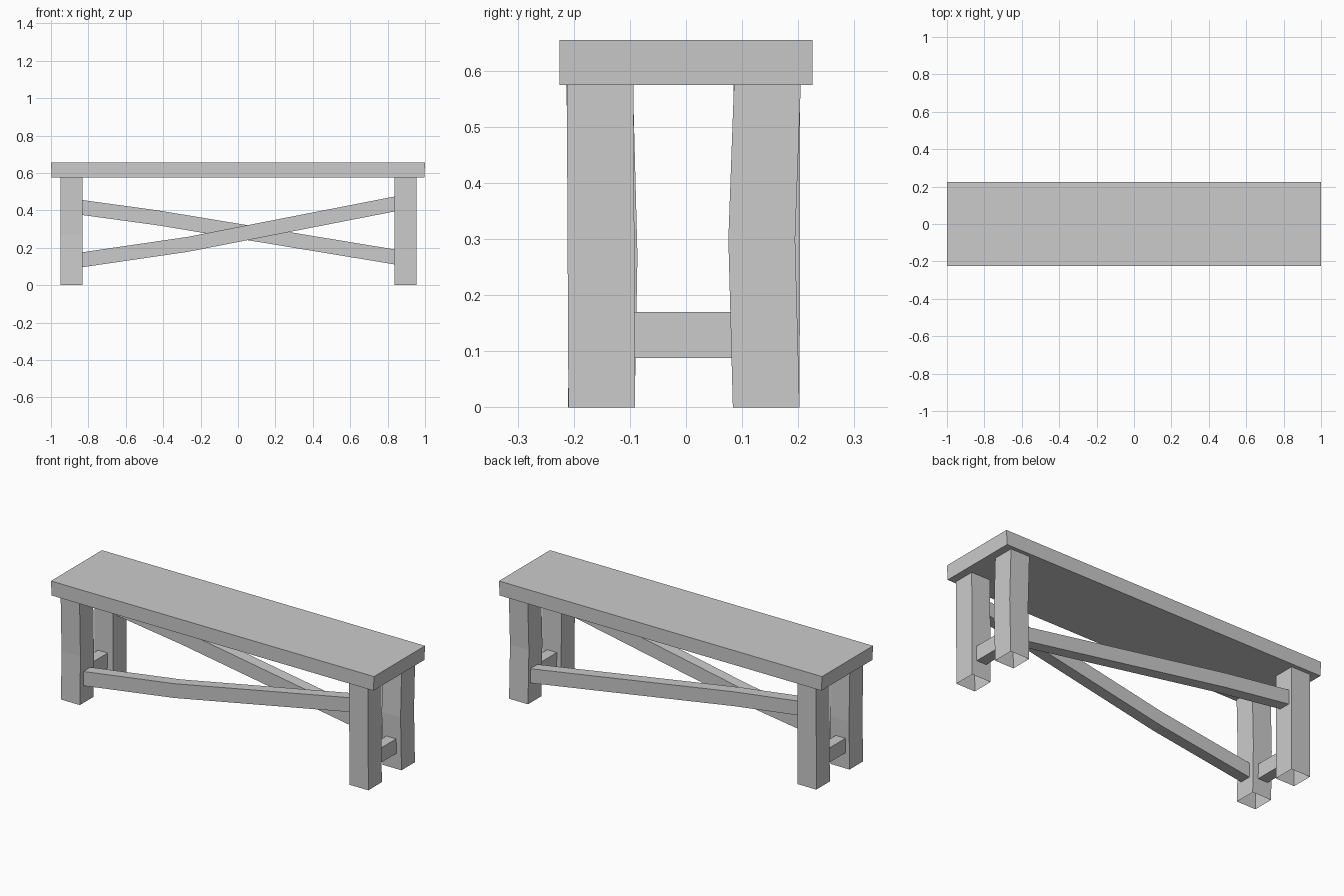
import bpy
import bmesh

if "Cube" in bpy.data.objects:
    bpy.data.objects.remove(bpy.data.objects["Cube"])


def beam(name, axis, centres, size, caps=True):
    """Square-edged timber swept through centre points; size is full width on the two cross axes."""
    u, v = [a for a in range(3) if a != axis]
    bm = bmesh.new()
    rings = []
    for c in centres:
        ring = []
        for su, sv in ((-1, -1), (1, -1), (1, 1), (-1, 1)):
            p = list(c)
            p[u] += su * size[0] / 2
            p[v] += sv * size[1] / 2
            ring.append(bm.verts.new(p))
        rings.append(ring)
    for a, b in zip(rings, rings[1:]):
        for i in range(4):
            j = (i + 1) % 4
            bm.faces.new((a[i], a[j], b[j], b[i]))
    if caps:
        bm.faces.new(rings[0])
        bm.faces.new(rings[-1])
    bmesh.ops.recalc_face_normals(bm, faces=bm.faces)
    mesh = bpy.data.meshes.new(name)
    bm.to_mesh(mesh)
    bm.free()
    obj = bpy.data.objects.new(name, mesh)
    bpy.context.collection.objects.link(obj)
    return obj


# Seat plank, its underside a touch shorter at the ends
seat = beam("seat", 0, [(-1, 0, 0.615), (1, 0, 0.615)], (0.451, 0.08))
for vert in seat.data.vertices:
    if vert.co.z < 0.6:
        vert.co.x *= 0.996

# Legs: hollow-ended posts, two of them bowed inward at mid height
legs = {
    "front_left_leg": (-0.89, [(0, -0.151), (0.27, -0.146), (0.575, -0.154)]),
    "front_right_leg": (0.895, [(0, -0.15), (0.575, -0.153)]),
    "back_left_leg": (-0.89, [(0, 0.143), (0.575, 0.144)]),
    "back_right_leg": (0.895, [(0, 0.143), (0.3, 0.135), (0.575, 0.145)]),
}
for name, (x, path) in legs.items():
    beam(name, 2, [(x, y, z) for z, y in path], (0.117, 0.119), caps=False)

# Diagonal braces, crossing between the front and back leg pairs
beam("front_brace", 0,
     [(-0.832, -0.148, 0.136), (-0.27, -0.148, 0.218), (0.837, -0.148, 0.434)], (0.062, 0.08))
beam("back_brace", 0,
     [(-0.832, 0.15, 0.415), (-0.43, 0.15, 0.36), (0.837, 0.15, 0.151)], (0.064, 0.08))

# Short stretchers joining the legs at each end
for name, x in (("left_stretcher", -0.895), ("right_stretcher", 0.894)):
    beam(name, 1, [(x, -0.092, 0.129), (x, 0.083, 0.129)], (0.06, 0.082))
